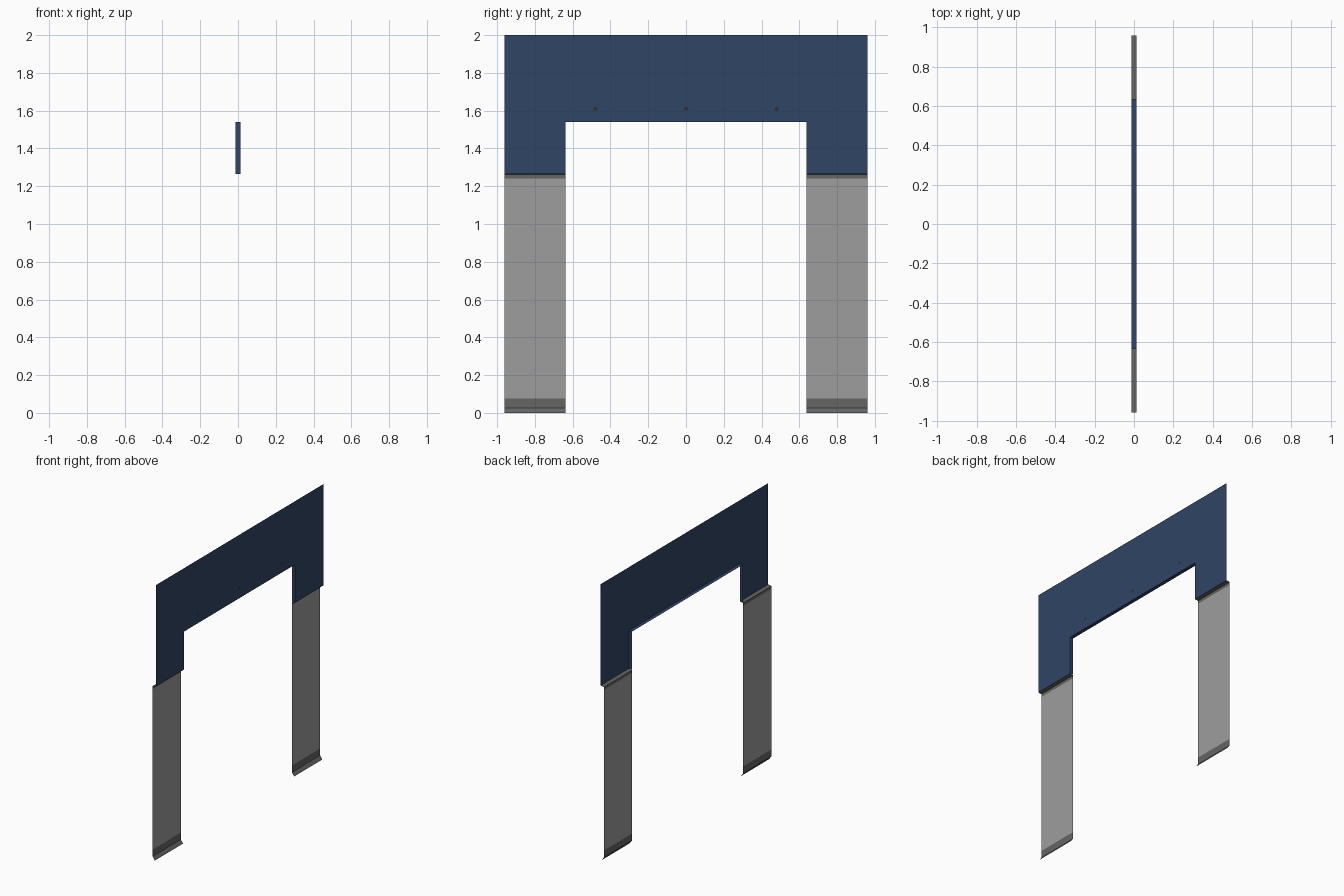
import bpy, bmesh, math
from mathutils import Matrix

if "Cube" in bpy.data.objects:
    bpy.data.objects.remove(bpy.data.objects["Cube"])

W, IN = 0.96, 0.637        # half width, inner opening half width
X = 0.013                  # half depth
Z_TOP, Z_LINTEL, Z_LEDGE, Z_BAND, Z_BASE = 2.0, 1.54, 1.265, 1.24, 0.075


def material(name, rgb):
    m = bpy.data.materials.new(name)
    m.diffuse_color = (*rgb, 1)
    m.use_nodes = True
    m.node_tree.nodes["Principled BSDF"].inputs["Base Color"].default_value = m.diffuse_color
    return m


navy = material("navy blue", (0.029, 0.058, 0.132))
grey = material("light grey", (0.34, 0.34, 0.34))
dark = material("dark grey", (0.128, 0.128, 0.128))
black = material("near black", (0.03, 0.03, 0.03))


def finish(name, bm, mat):
    me = bpy.data.meshes.new(name)
    bm.to_mesh(me)
    bm.free()
    me.materials.append(mat)
    ob = bpy.data.objects.new(name, me)
    bpy.context.collection.objects.link(ob)
    return ob


def sheet(name, profile, y0, y1, mat):
    """Open strip: (x, z) profile listed top to bottom, swept from y0 to y1."""
    bm = bmesh.new()
    a = [bm.verts.new((x, y0, z)) for x, z in profile]
    b = [bm.verts.new((x, y1, z)) for x, z in profile]
    for i in range(len(profile) - 1):
        bm.faces.new((a[i], a[i + 1], b[i + 1], b[i]))
    return finish(name, bm, mat)


# Arch-shaped panel with its return around the opening (back, top and ends open)
bm = bmesh.new()
outline = [(-W, Z_LEDGE), (-IN, Z_LEDGE), (-IN, Z_LINTEL), (IN, Z_LINTEL),
           (IN, Z_LEDGE), (W, Z_LEDGE), (W, Z_TOP), (-W, Z_TOP)]
front = [bm.verts.new((X, y, z)) for y, z in outline]
back = [bm.verts.new((-X, y, z)) for y, z in outline[1:5]]
bm.faces.new(front)
for i in range(3):
    bm.faces.new((front[i + 2], front[i + 1], back[i], back[i + 1]))
finish("arch_panel", bm, navy)

# Recessed legs with a ledge trim on top and a flared skirting below
for side, y0, y1 in (("left", -W, -IN), ("right", IN, W)):
    sheet(side + "_ledge_trim", [(X, Z_LEDGE), (-X, Z_LEDGE - 0.004), (-X, Z_BAND)], y0, y1, dark)
    sheet(side + "_leg", [(-X, Z_BAND), (-X, Z_BASE)], y0, y1, grey)
    sheet(side + "_skirting", [(-X, Z_BASE), (-X, 0.025), (0.005, 0)], y0, y1, dark)

# Small studs above the opening
for i, y in enumerate((-0.48, 0, 0.48)):
    bm = bmesh.new()
    bmesh.ops.create_circle(bm, cap_ends=True, segments=8, radius=0.012,
                            matrix=Matrix.Translation((X + 0.0006, y, 1.61))
                            @ Matrix.Rotation(math.pi / 2, 4, 'Y'))
    finish(f"stud_{i + 1}", bm, black)
